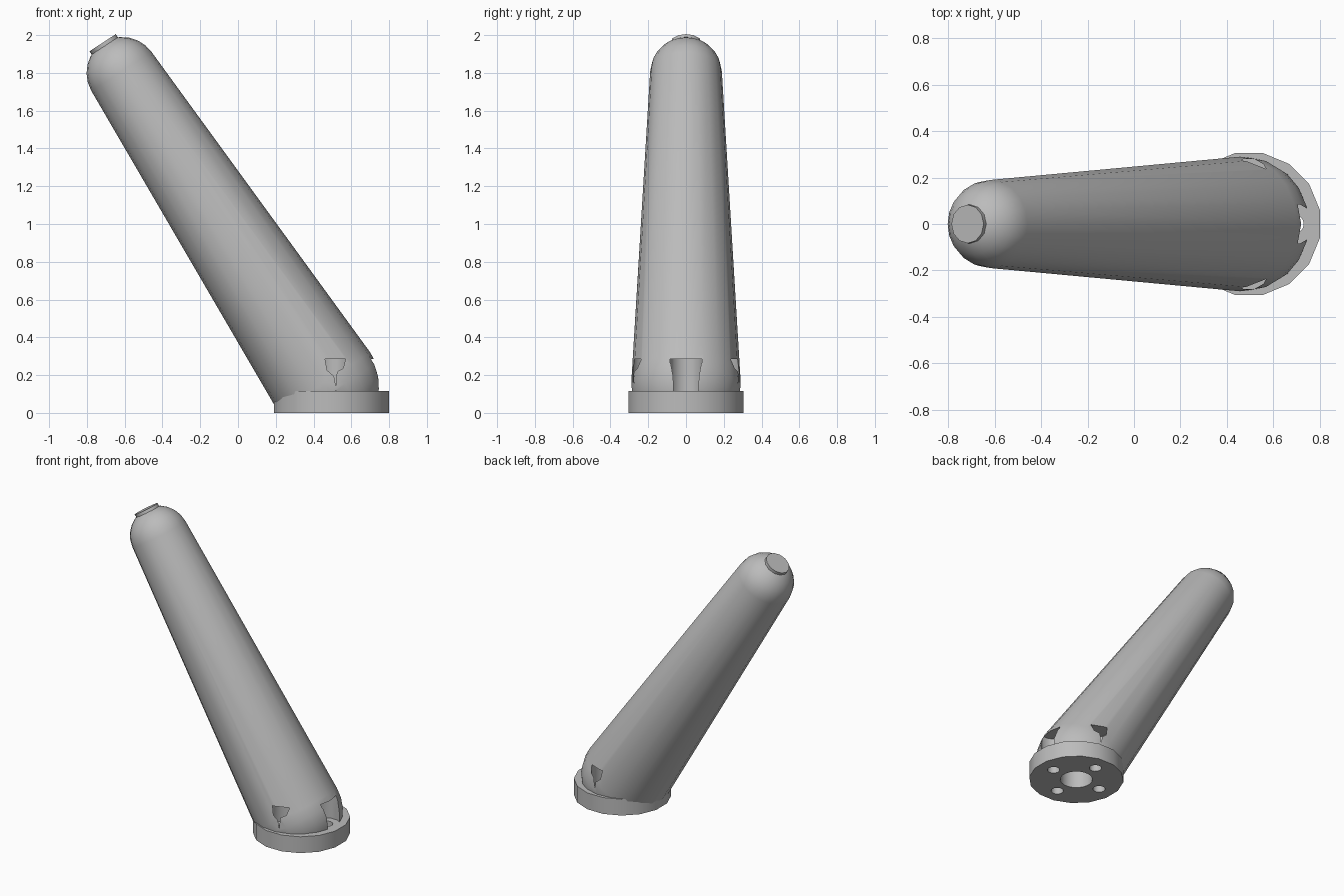
import bpy, bmesh, math
from mathutils import Vector, Matrix

cube = bpy.data.objects.get("Cube")
if cube:
    bpy.data.objects.remove(cube, do_unlink=True)

grey = bpy.data.materials.new("plain_grey")
grey.use_nodes = True
colour = (0.5, 0.5, 0.5, 1)
grey.diffuse_color = colour
grey.node_tree.nodes["Principled BSDF"].inputs["Base Color"].default_value = colour

BASE, BASE_R = Vector((0.465, 0, 0.15)), 0.29
TIP, TIP_R = Vector((-0.612, 0, 1.8)), 0.19
AXIS = (TIP - BASE).normalized()
ARM_TURN = AXIS.to_track_quat('Z', 'Y').to_matrix().to_4x4()
FLANGE_X, FLANGE_TOP = 0.495, 0.115
BOLT_RING = 0.195


def make_object(name, bm):
    bmesh.ops.recalc_face_normals(bm, faces=bm.faces)
    mesh = bpy.data.meshes.new(name)
    bm.to_mesh(mesh)
    bm.free()
    mesh.materials.append(grey)
    ob = bpy.data.objects.new(name, mesh)
    bpy.context.collection.objects.link(ob)
    return ob


def cylinder(name, x, y, low, high, flat_radius, sides):
    """Upright prism with flat sides facing the x and y axes."""
    bm = bmesh.new()
    r = flat_radius / math.cos(math.pi / sides)
    place = Matrix.Translation((x, y, (low + high) / 2)) @ Matrix.Rotation(math.pi / sides, 4, 'Z')
    bmesh.ops.create_cone(bm, cap_ends=True, segments=sides, radius1=r, radius2=r,
                          depth=high - low, matrix=place)
    return make_object(name, bm)


def activate(ob):
    bpy.ops.object.select_all(action='DESELECT')
    ob.select_set(True)
    bpy.context.view_layer.objects.active = ob


def cut(ob, cutter):
    activate(ob)
    mod = ob.modifiers.new("cut", 'BOOLEAN')
    mod.operation = 'DIFFERENCE'
    mod.solver = 'EXACT'
    mod.object = cutter
    bpy.ops.object.modifier_apply(modifier=mod.name)
    bpy.data.objects.remove(cutter, do_unlink=True)


# Arm: tapered tube with a ball at each end, flattened underneath
length = (TIP - BASE).length
lean = math.asin((BASE_R - TIP_R) / length)


def arc(start, end, radius, height, steps):
    angles = [start + (end - start) * i / steps for i in range(steps + 1)]
    return [(radius * math.cos(a), height + radius * math.sin(a)) for a in angles]


profile = (arc(-math.pi / 2, lean, BASE_R, 0, 7)
           + arc(lean, math.pi / 2, TIP_R, length, 6))
bm = bmesh.new()
verts = [bm.verts.new((r, 0, z)) for r, z in profile]
edges = [bm.edges.new(pair) for pair in zip(verts, verts[1:])]
bmesh.ops.spin(bm, geom=verts + edges, cent=(0, 0, 0), axis=(0, 0, 1),
               angle=2 * math.pi, steps=20)
bmesh.ops.remove_doubles(bm, verts=bm.verts, dist=0.0005)
bm.transform(Matrix.Translation(BASE) @ ARM_TURN)
bmesh.ops.bisect_plane(bm, geom=bm.verts[:] + bm.edges[:] + bm.faces[:],
                       plane_co=(0, 0, 0.01), plane_no=(0, 0, 1), clear_inner=True)
bmesh.ops.holes_fill(bm, edges=[e for e in bm.edges if e.is_boundary], sides=0)
arm = make_object("arm", bm)

# Mounting flange
flange = cylinder("flange", FLANGE_X, 0, 0, FLANGE_TOP, 0.305, 16)

# Bolt holes, bolt head pockets and the central bore
for i in range(4):
    turn = i * math.pi / 2
    x = FLANGE_X + BOLT_RING * math.cos(turn)
    y = BOLT_RING * math.sin(turn)
    cut(arm, cylinder("pocket", x, y, 0.1, 0.285, 0.085, 12))
    for part in (arm, flange):
        cut(part, cylinder("bolt_hole", x, y, -0.1, 0.2, 0.04, 16))
for part in (arm, flange):
    cut(part, cylinder("bore", FLANGE_X, 0, -0.1, 0.25, 0.105, 20))

# Round plate on the tip
bm = bmesh.new()
bmesh.ops.create_cone(bm, cap_ends=True, segments=12, radius1=0.083, radius2=0.083, depth=0.05,
                      matrix=Matrix.Translation(TIP + AXIS * 0.166) @ ARM_TURN)
tip_plate = make_object("tip_plate", bm)

for part in (arm, flange, tip_plate):
    activate(part)
    bpy.ops.object.shade_smooth_by_angle(angle=math.radians(32))
